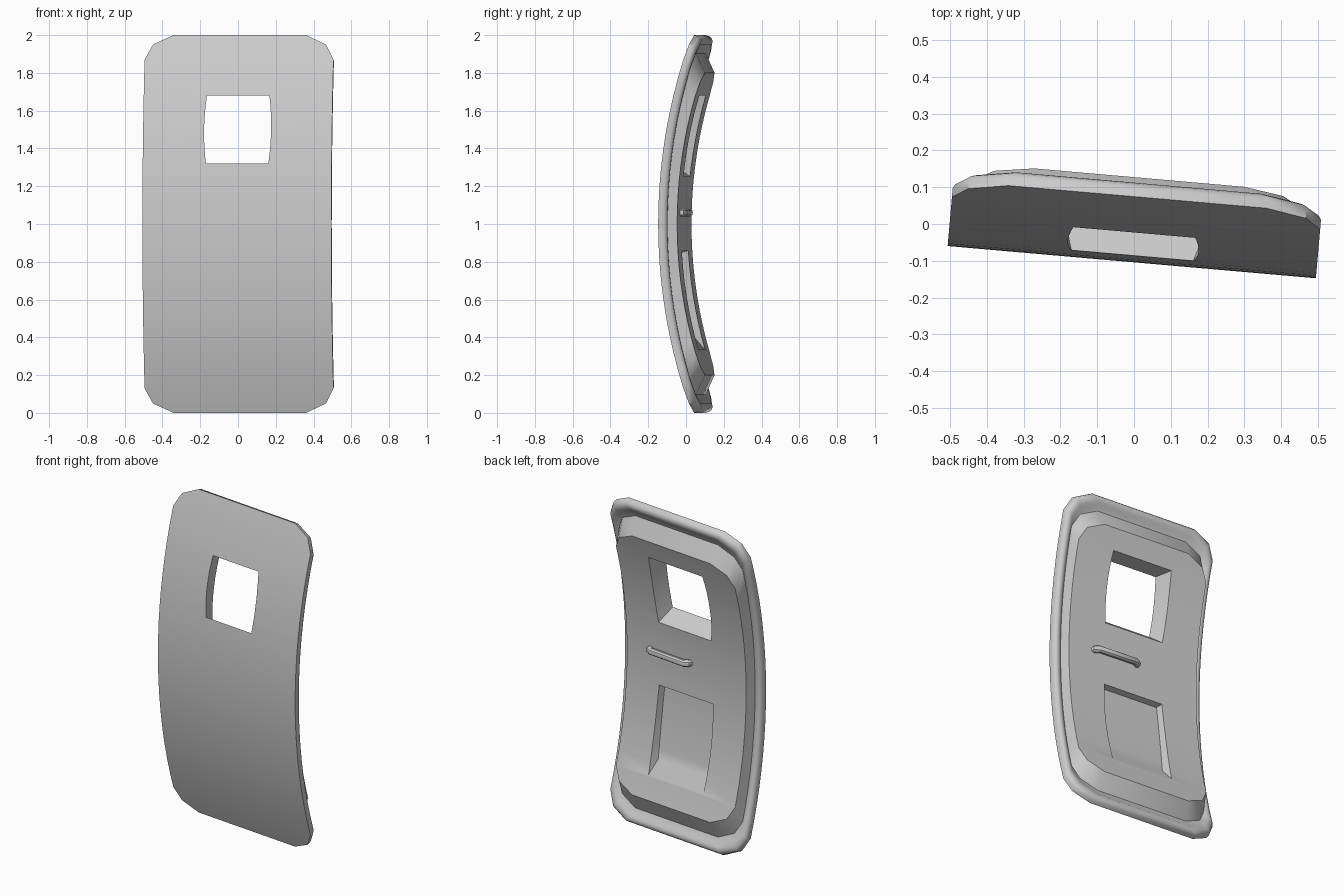
import bpy, bmesh, math

if "Cube" in bpy.data.objects:
    bpy.data.objects.remove(bpy.data.objects["Cube"])

R, Y0 = 2.9, -0.104          # radius of the curved skin, its foremost y
TURN = math.radians(-5)
ROWS = 18


def P(u, v, t):
    """Point on the curved shell: u across, v up from the middle, t depth behind the skin."""
    a = math.asin(v / R)
    return (u, Y0 + R - (R - t) * math.cos(a), 1 + (R - t) * math.sin(a))


def door_loop(hw, hv, t, k=0.0):
    """Rectangle with two-step chamfered corners."""
    corner = [(hw - 0.15, hv), (hw - 0.042, hv - 0.05), (hw, hv - 0.13)]
    top = hv - 0.13
    right = [(u, -v) for u, v in corner[:2]]
    right += [(hw, -top + 2 * top * i / ROWS) for i in range(ROWS + 1)]
    right += corner[1::-1]
    pts = right + [(-u, v) for u, v in reversed(right)]
    return [P(u, v, t + k * v * v) for u, v in pts]


def rect_loop(hw, v0, v1, t, bulge, n=8):
    right = []
    for i in range(n + 1):
        q = i / n
        right.append((hw + bulge * (1 - (2 * q - 1) ** 2), v0 + (v1 - v0) * q))
    pts = right + [(-u, v) for u, v in reversed(right)]
    return [P(u, v, t) for u, v in pts]


def loft(name, loops):
    """Bridge equal loops and close both ends with rows of quads."""
    bm = bmesh.new()
    rings = [[bm.verts.new(p) for p in lp] for lp in loops]
    n = len(rings[0])
    for a, b in zip(rings, rings[1:]):
        for i in range(n):
            j = (i + 1) % n
            bm.faces.new((a[i], a[j], b[j], b[i]))
    for r in (rings[0], rings[-1]):
        for i in range(n // 2 - 1):
            bm.faces.new((r[i], r[i + 1], r[n - 2 - i], r[n - 1 - i]))
    bmesh.ops.recalc_face_normals(bm, faces=bm.faces)
    me = bpy.data.meshes.new(name)
    bm.to_mesh(me)
    bm.free()
    ob = bpy.data.objects.new(name, me)
    bpy.context.collection.objects.link(ob)
    return ob


def select(ob):
    bpy.ops.object.select_all(action='DESELECT')
    ob.select_set(True)
    bpy.context.view_layer.objects.active = ob


def cut(ob, cutter):
    select(ob)
    m = ob.modifiers.new("cut", 'BOOLEAN')
    m.operation, m.solver, m.object = 'DIFFERENCE', 'EXACT', cutter
    bpy.ops.object.modifier_apply(modifier=m.name)
    bpy.data.objects.remove(cutter)


def flared_cutter(name, front, back, t_front, t_back, ends, bulge):
    """Cutter interpolated through two rectangles (hw, v0, v1)."""
    loops = []
    for t in ends:
        f = (t - t_front) / (t_back - t_front)
        hw, v0, v1 = (a + (b - a) * f for a, b in zip(front, back))
        loops.append(rect_loop(hw, v0, v1, t, bulge))
    return loft(name, loops)


# door body: outer skin, rounded rim, shallow step and raised inner block
door = loft("door_panel", [door_loop(*s) for s in (
    (0.502, 1.0, 0.0), (0.502, 1.0, 0.026), (0.496, 0.994, 0.039),
    (0.484, 0.982, 0.047), (0.470, 0.966, 0.047), (0.458, 0.95, 0.040),
    (0.452, 0.915, 0.036), (0.436, 0.833, 0.095, 0.026))])

# window opening, flaring toward the back
cut(door, flared_cutter("window_cutter", (0.166, 0.32, 0.68), (0.195, 0.255, 0.704),
                        0.0, 0.1, (-0.03, 0.16), 0.012))
# lower pocket with a ramped bottom
cut(door, flared_cutter("pocket_cutter", (0.185, -0.60, -0.155), (0.20, -0.69, -0.145),
                        0.06, 0.105, (0.06, 0.15), 0.008))

# handle: round bar with both ends bent into the panel
cu = bpy.data.curves.new("handle", 'CURVE')
cu.dimensions = '3D'
cu.bevel_depth, cu.bevel_resolution, cu.use_fill_caps = 0.021, 3, True
path = [(0.265, -0.025), (0.262, 0.0), (0.24, 0.013), (0.0, 0.016), (-0.022, 0.003), (-0.027, -0.025)]
sp = cu.splines.new('POLY')
sp.points.add(len(path) - 1)
for pt, (u, y) in zip(sp.points, path):
    pt.co = (u, y, 1.06, 1)
handle = bpy.data.objects.new("handle", cu)
bpy.context.collection.objects.link(handle)
select(handle)
bpy.ops.object.convert(target='MESH')
handle = bpy.context.view_layer.objects.active

# slight turn of the whole door, smooth surfaces with crisp edges
for ob in (door, handle):
    ob.rotation_euler.z = TURN
    ob.location.x = 0.003
    select(ob)
    bpy.ops.object.shade_smooth_by_angle(angle=math.radians(35))
